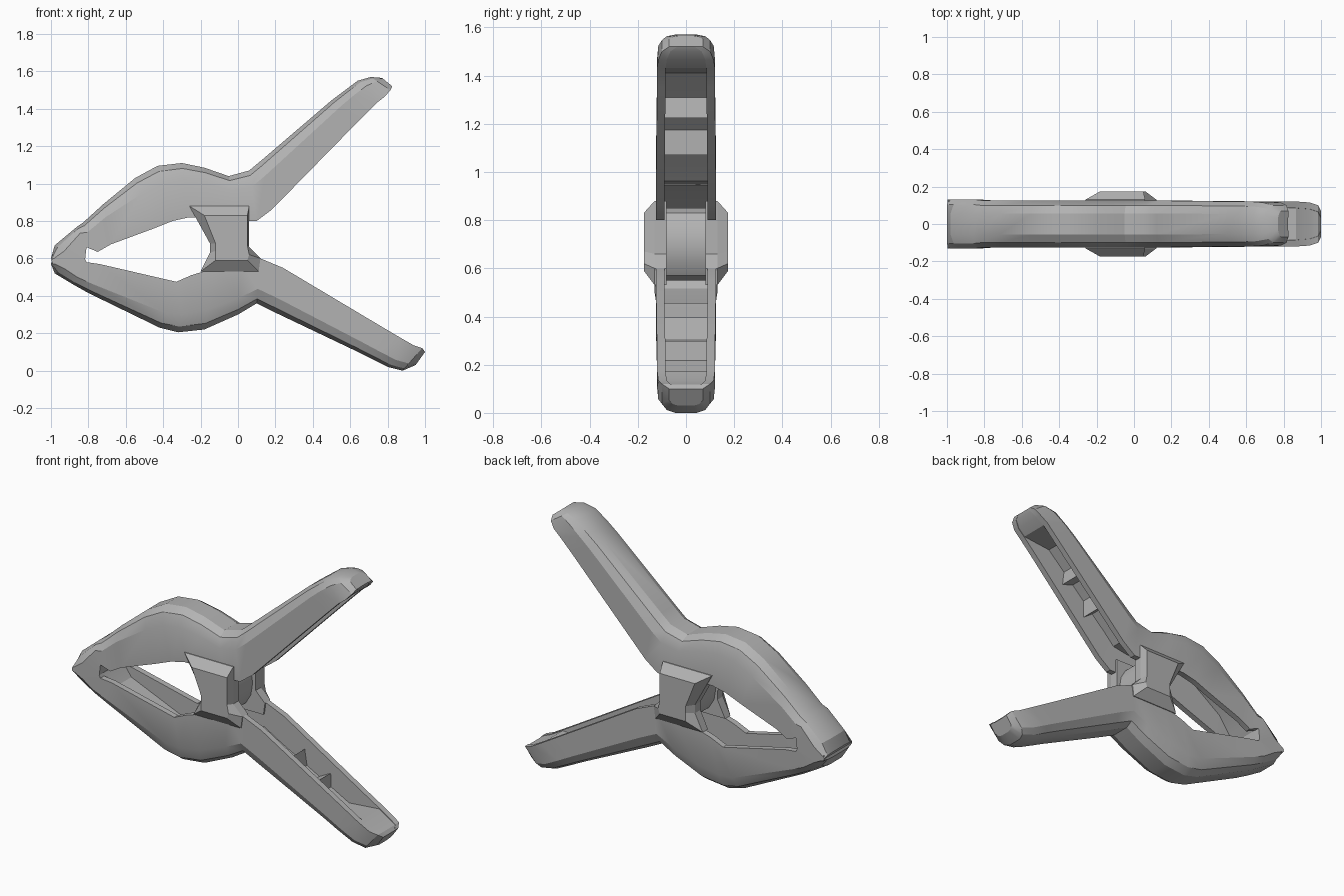
import bpy
import bmesh
import math
from mathutils import Vector

cube = bpy.data.objects.get("Cube")
if cube:
    bpy.data.objects.remove(cube, do_unlink=True)

grey = bpy.data.materials.new("plain_grey")
grey.use_nodes = True
GREY = (0.45, 0.45, 0.45, 1)
grey.diffuse_color = GREY
grey.node_tree.nodes["Principled BSDF"].inputs["Base Color"].default_value = GREY


def loft(name, rings, angle=25):
    """Skin a list of equal closed rings and cap both ends."""
    bm = bmesh.new()
    rows = [[bm.verts.new(p) for p in ring] for ring in rings]
    n = len(rows[0])
    for a, b in zip(rows, rows[1:]):
        for i in range(n):
            j = (i + 1) % n
            bm.faces.new((a[i], a[j], b[j], b[i]))
    bm.faces.new(rows[0])
    bm.faces.new(rows[-1])
    bmesh.ops.recalc_face_normals(bm, faces=bm.faces)
    mesh = bpy.data.meshes.new(name)
    bm.to_mesh(mesh)
    bm.free()
    mesh.materials.append(grey)
    ob = bpy.data.objects.new(name, mesh)
    bpy.context.collection.objects.link(ob)
    bpy.ops.object.select_all(action='DESELECT')
    ob.select_set(True)
    bpy.context.view_layer.objects.active = ob
    bpy.ops.object.shade_smooth_by_angle(angle=math.radians(angle))
    return ob


def channel(station):
    """U-shaped section between an outer and an inner point."""
    ox, oz, ix, iz, w, floor = station
    o, i = Vector((ox, 0, oz)), Vector((ix, 0, iz))
    t = w - 0.035
    half = [(0.45 * w, 0), (0.8 * w, 0.1), (w, 0.32), (w, 1), (t, 1), (t, floor)]
    section = half + [(-y, f) for y, f in reversed(half)]
    return [o.lerp(i, f) + Vector((0, y, 0)) for y, f in section]


SOLID, W = 0.98, 0.125

# Arms: nose, jaw, bend, handle and rounded tip (outer x z, inner x z, half width, floor)
upper = [
    (-1, .60, -.99, .57, .13, SOLID), (-.98, .67, -.82, .575, .13, SOLID),
    (-.86, .77, -.81, .66, .13, SOLID), (-.83, .79, -.75, .635, W, .6),
    (-.72, .89, -.68, .675, W, .4), (-.55, 1.03, -.45, .76, W, .35),
    (-.43, 1.095, -.35, .80, W, .35), (-.30, 1.11, -.26, .82, W, .35),
    (-.18, 1.085, -.14, .82, W, .4), (-.05, 1.04, 0, .80, W, .4),
    (.06, 1.07, .10, .80, W, .4), (.12, 1.12, .18, .86, W, .35),
    (.50, 1.445, .66, 1.35, .12, .35), (.56, 1.49, .74, 1.43, .12, SOLID),
    (.64, 1.55, .785, 1.465, .115, SOLID), (.71, 1.57, .815, 1.50, .1, SOLID),
    (.77, 1.565, .825, 1.52, .07, SOLID)]
lower = [
    (-1, .57, -.99, .60, .13, SOLID), (-.98, .52, -.82, .60, .13, SOLID),
    (-.88, .46, -.81, .58, .13, SOLID), (-.80, .415, -.74, .57, W, .65),
    (-.42, .23, -.33, .475, W, .5), (-.32, .205, -.25, .51, W, .45),
    (-.18, .22, -.12, .55, W, .4), (0, .30, .02, .58, W, .4),
    (.10, .36, .12, .60, W, .4), (.20, .31, .24, .55, W, .35),
    (.62, .11, .76, .24, .12, .35), (.70, .07, .87, .175, .12, SOLID),
    (.80, .02, .94, .135, .115, SOLID), (.88, 0, .985, .12, .1, SOLID),
    (.95, .03, 1, .10, .07, SOLID)]
loft("upper_arm", [channel(s) for s in upper])
loft("lower_arm", [channel(s) for s in lower])


# Low wedge ribs across the handle channels
def rib(name, a, b, f):
    ox, oz, ix, iz = [p + (q - p) * f for p, q in zip(a[:4], b[:4])]
    o, i = Vector((ox, 0, oz)), Vector((ix, 0, iz))
    along = Vector((b[0] - a[0], 0, b[1] - a[1])).normalized() * 0.05
    tri = [o.lerp(i, .3) - along, o.lerp(i, .3) + along, o.lerp(i, .7)]
    loft(name, [[p + Vector((0, y, 0)) for p in tri] for y in (-.095, .095)])


for k, f in enumerate((.3, .65)):
    rib(f"upper_rib_{k}", upper[11], upper[12], f)
    rib(f"lower_rib_{k}", lower[9], lower[10], f)

# Hourglass pivot lugs on both sides
base = [(-.26, .88), (.06, .88), (.06, .66), (.12, .60), (.11, .53), (-.20, .53),
        (-.15, .63), (-.15, .68)]
face = [(-.18, .83), (.05, .83), (.05, .67), (.06, .62), (.05, .59), (-.12, .59),
        (-.12, .64), (-.12, .68)]
for side, s in (("front", -1), ("back", 1)):
    loft(f"{side}_pivot_lug",
         [[(x, s * y, z) for x, z in ring]
          for ring, y in ((base, .08), (base, .13), (face, .175))], 10)

# Spring coil core between the lugs
core = [(-.05 + .09 * math.cos(a), .70 + .15 * math.sin(a))
        for a in (math.tau * k / 12 for k in range(12))]
loft("spring_core", [[(x, y, z) for x, z in core] for y in (-.09, .09)])
